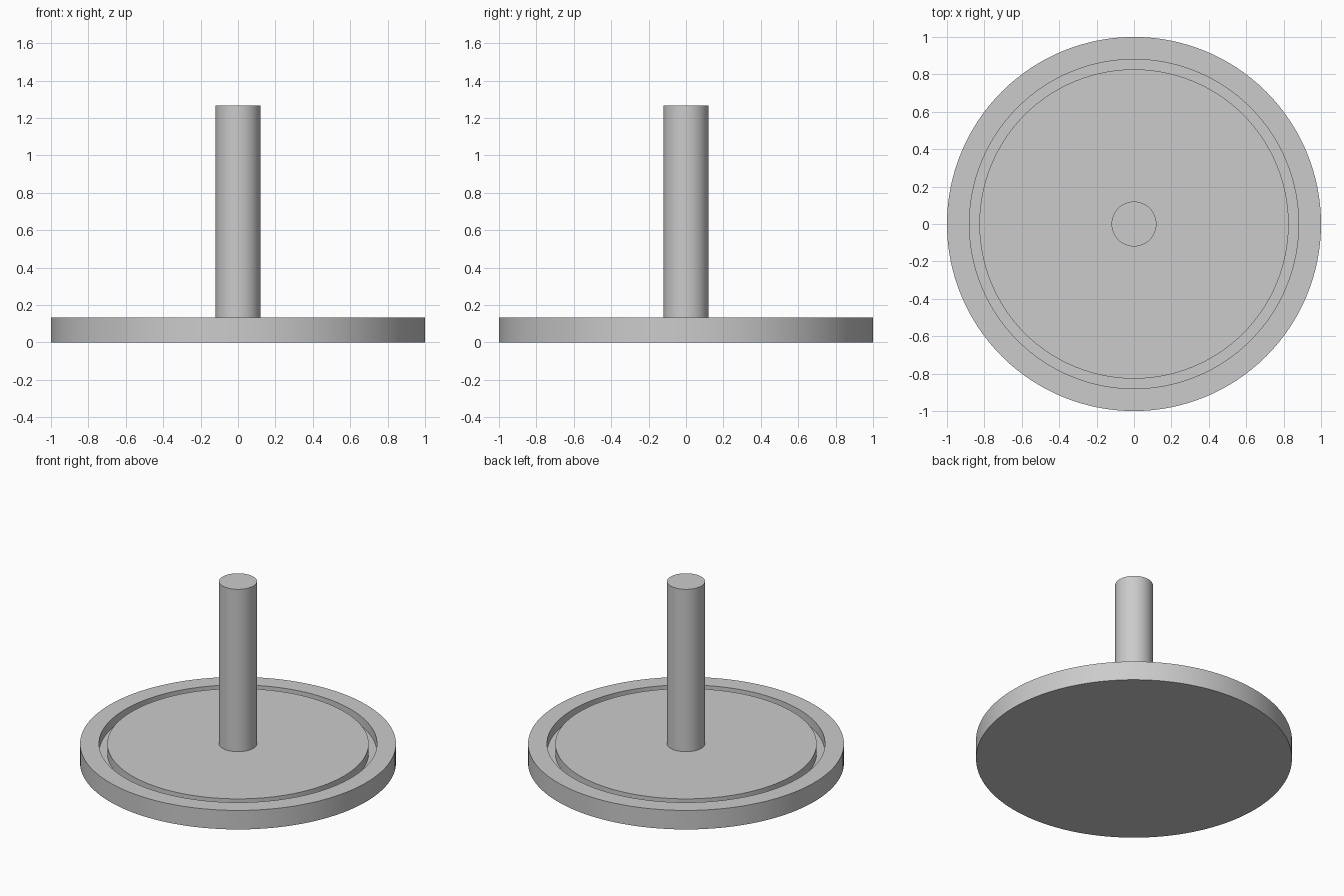
import bpy
import bmesh
import math

cube = bpy.data.objects.get("Cube")
if cube:
    bpy.data.objects.remove(cube, do_unlink=True)

SEGMENTS = 128
BASE_HEIGHT = 0.133
POST_TOP = 1.267
GROOVE_FLOOR = 0.067

# Single matte grey
grey = bpy.data.materials.new("plain_grey")
grey.use_nodes = True
colour = (0.6, 0.6, 0.6, 1)
grey.diffuse_color = colour
grey.node_tree.nodes["Principled BSDF"].inputs["Base Color"].default_value = colour


def lathe(name, profile):
    """Revolve a (radius, height) profile about the z axis."""
    bm = bmesh.new()
    verts = [bm.verts.new((r, 0, z)) for r, z in profile]
    edges = [bm.edges.new(pair) for pair in zip(verts, verts[1:])]
    bmesh.ops.spin(bm, geom=verts + edges, cent=(0, 0, 0), axis=(0, 0, 1),
                   angle=math.tau, steps=SEGMENTS)
    bmesh.ops.remove_doubles(bm, verts=bm.verts, dist=0.0001)
    bmesh.ops.recalc_face_normals(bm, faces=bm.faces)
    mesh = bpy.data.meshes.new(name)
    bm.to_mesh(mesh)
    bm.free()
    mesh.materials.append(grey)
    obj = bpy.data.objects.new(name, mesh)
    bpy.context.collection.objects.link(obj)
    bpy.ops.object.select_all(action='DESELECT')
    obj.select_set(True)
    bpy.context.view_layer.objects.active = obj
    bpy.ops.object.shade_smooth_by_angle(angle=math.radians(30))
    return obj


# Round base with a ring groove cut into its top
lathe("base", [
    (0, 0), (1, 0), (1, BASE_HEIGHT),
    (0.88, BASE_HEIGHT), (0.88, GROOVE_FLOOR),
    (0.827, GROOVE_FLOOR), (0.827, BASE_HEIGHT),
    (0, BASE_HEIGHT),
])

# Upright post, sunk slightly into the base
lathe("post", [
    (0, GROOVE_FLOOR), (0.12, GROOVE_FLOOR),
    (0.12, POST_TOP), (0, POST_TOP),
])
